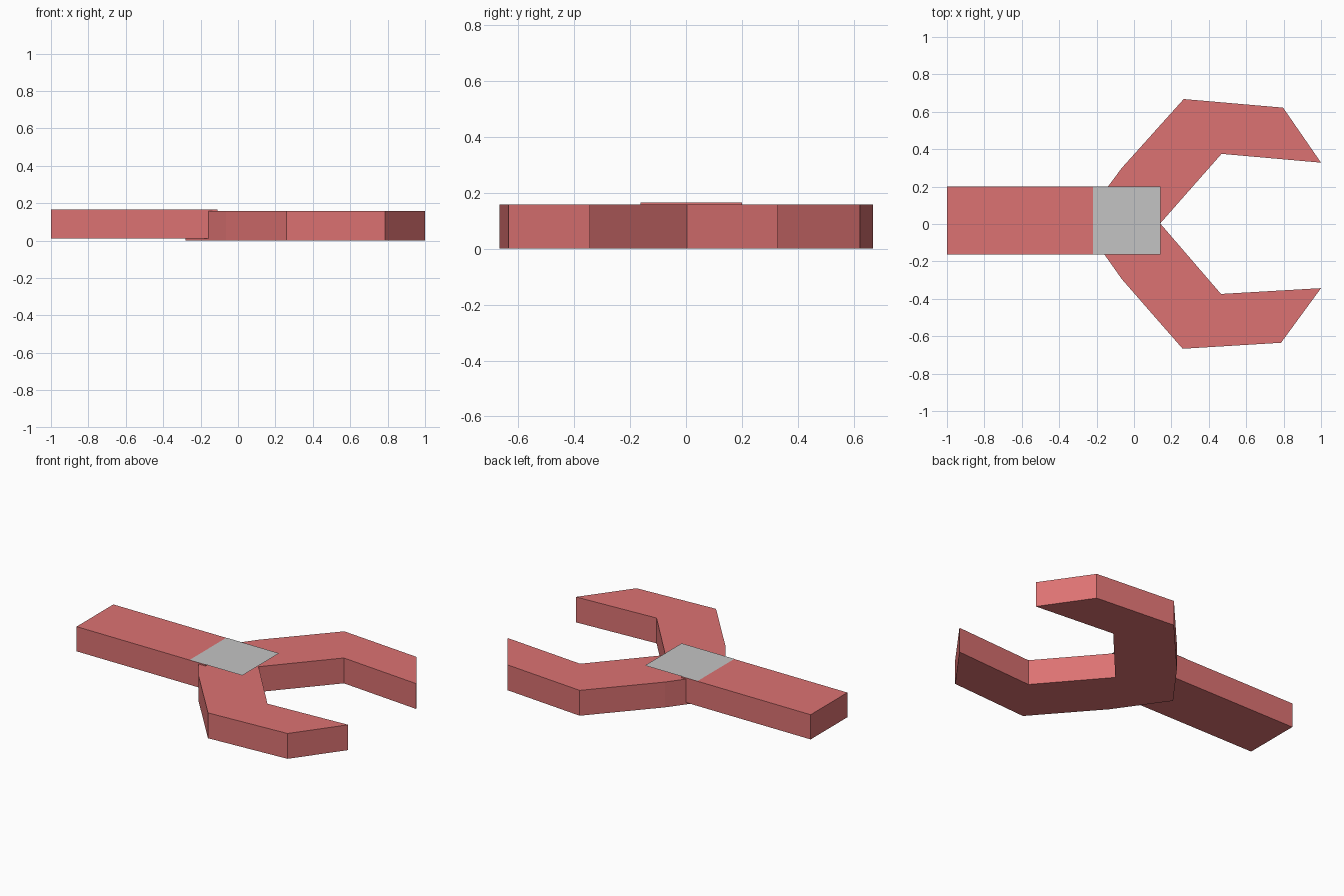
import bpy
import bmesh

cube = bpy.data.objects.get("Cube")
if cube:
    bpy.data.objects.remove(cube, do_unlink=True)


def make_material(name, color):
    mat = bpy.data.materials.new(name)
    mat.use_nodes = True
    mat.diffuse_color = color
    mat.node_tree.nodes["Principled BSDF"].inputs["Base Color"].default_value = color
    return mat


def make_slab(name, outline, bottom, height, mat):
    """Flat outline (counter-clockwise), extruded upward when height is given."""
    bm = bmesh.new()
    face = bm.faces.new([bm.verts.new((x, y, bottom)) for x, y in outline])
    if height:
        top = bmesh.ops.extrude_face_region(bm, geom=[face], use_keep_orig=True)
        verts = [v for v in top["geom"] if isinstance(v, bmesh.types.BMVert)]
        bmesh.ops.translate(bm, verts=verts, vec=(0, 0, height))
        bmesh.ops.recalc_face_normals(bm, faces=bm.faces)
    mesh = bpy.data.meshes.new(name)
    bm.to_mesh(mesh)
    bm.free()
    mesh.materials.append(mat)
    obj = bpy.data.objects.new(name, mesh)
    bpy.context.collection.objects.link(obj)
    return obj


def rectangle(x0, x1, y0, y1):
    return [(x0, y0), (x1, y0), (x1, y1), (x0, y1)]


red = make_material("red", (0.72, 0.17, 0.17, 1))
grey = make_material("grey", (0.55, 0.55, 0.55, 1))

# Open jaw: pointed heel, two bent prongs and a notch between them
jaw_outline = [
    (-0.28, 0.01), (-0.065, -0.295), (0.26, -0.667), (0.786, -0.635),
    (1.0, -0.343), (0.465, -0.374), (0.14, 0.003), (0.468, 0.375),
    (1.0, 0.328), (0.797, 0.622), (0.266, 0.668), (-0.065, 0.30),
]
make_slab("jaw", jaw_outline, 0, 0.158, red)

# Handle, set slightly higher than the jaw
make_slab("handle", rectangle(-1.0, -0.11, -0.162, 0.2), 0.012, 0.154, red)

# Thin sheet covering the joint
make_slab("joint_plate", rectangle(-0.22, 0.143, -0.162, 0.2), 0.1672, 0, grey)
